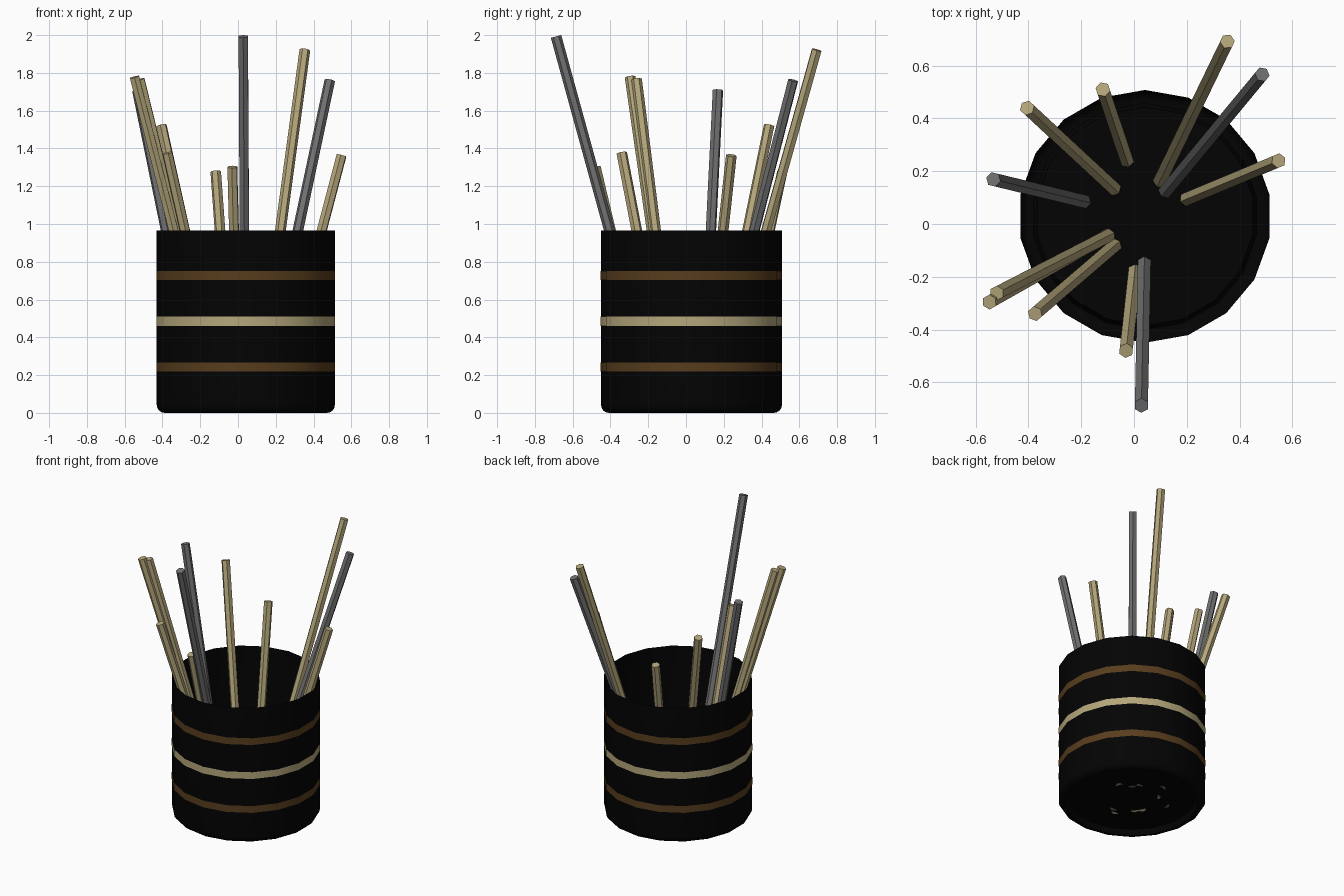
import bpy, bmesh, math
from mathutils import Vector, Matrix

if "Cube" in bpy.data.objects:
    bpy.data.objects.remove(bpy.data.objects["Cube"])

CX, CY, R, SIDES = 0.0415, 0.029, 0.479, 18


def material(name, rgb):
    m = bpy.data.materials.new(name)
    m.diffuse_color = (*rgb, 1)
    m.use_nodes = True
    m.node_tree.nodes["Principled BSDF"].inputs["Base Color"].default_value = m.diffuse_color
    return m


black = material("black", (0.001, 0.001, 0.001))
cream = material("pale wood", (0.46, 0.385, 0.2))
brown = material("brown", (0.095, 0.046, 0.012))
grey = material("grey", (0.165, 0.165, 0.17))


def make_object(name, bm, mat):
    bmesh.ops.recalc_face_normals(bm, faces=bm.faces)
    me = bpy.data.meshes.new(name)
    bm.to_mesh(me)
    bm.free()
    me.materials.append(mat)
    ob = bpy.data.objects.new(name, me)
    bpy.context.collection.objects.link(ob)
    return ob


def lathe(name, profile, mat):
    """Turn an (r, z) profile around the cup axis; r = 0 ends become caps."""
    bm = bmesh.new()
    rings = []
    for r, z in profile:
        n = SIDES if r > 0 else 1
        rings.append([bm.verts.new((CX + r * math.cos(math.pi / 2 + i * math.tau / SIDES),
                                    CY + r * math.sin(math.pi / 2 + i * math.tau / SIDES), z))
                      for i in range(n)])
    for a, b in zip(rings, rings[1:]):
        for i in range(SIDES):
            j = (i + 1) % SIDES
            quad = [a[i % len(a)], a[j % len(a)], b[j % len(b)], b[i % len(b)]]
            bm.faces.new(list(dict.fromkeys(quad)))
    ob = make_object(name, bm, mat)
    bpy.ops.object.select_all(action='DESELECT')
    ob.select_set(True)
    bpy.context.view_layer.objects.active = ob
    bpy.ops.object.shade_smooth_by_angle(angle=math.radians(35))
    return ob


def arc(r, z, rad, steps=4):
    """Rounded lower corner from the foot up to the wall."""
    return [(r - rad + rad * math.sin(t * math.pi / 2 / steps),
             z + rad - rad * math.cos(t * math.pi / 2 / steps)) for t in range(steps + 1)]


# Cup: thin open shell with a rounded foot and a floor set up inside it
FLOOR = 0.037
lathe("cup", [(0, FLOOR), (R - 0.065, FLOOR), (R - 0.05, 0.0)] + arc(R, 0, 0.043)
      + [(R, 0.966)], black)

# Painted bands around the cup
for name, z, mat in (("lower_band", 0.244, brown), ("middle_band", 0.485, cream),
                     ("upper_band", 0.727, brown)):
    lathe(name, [(R + 0.0015, z - 0.024), (R + 0.0015, z + 0.024)], mat)

# Hexagonal sticks: base x, y, then tip x, y, z
sticks = [
    (0.039, -0.150, 0.028, -0.688, 1.993, grey),
    (0.099, 0.165, 0.354, 0.692, 1.922, cream),
    (0.120, 0.125, 0.486, 0.567, 1.760, grey),
    (0.200, 0.095, 0.548, 0.240, 1.363, cream),
    (0.003, -0.180, -0.03, -0.480, 1.302, cream),
    (-0.074, -0.082, -0.375, -0.340, 1.376, cream),
    (-0.105, -0.046, -0.548, -0.296, 1.778, cream),
    (-0.098, -0.045, -0.520, -0.262, 1.766, cream),
    (-0.190, 0.086, -0.533, 0.169, 1.708, grey),
    (-0.076, 0.135, -0.405, 0.440, 1.522, cream),
    (-0.028, 0.242, -0.118, 0.510, 1.278, cream),
]
for k, (bx, by, tx, ty, tz, mat) in enumerate(sticks, 1):
    base, tip = Vector((bx, by, FLOOR + 0.002)), Vector((tx, ty, tz))
    axis = tip - base
    heading = math.atan2(axis.y, axis.x)
    lean = math.atan2(math.hypot(axis.x, axis.y), axis.z)
    bm = bmesh.new()
    bmesh.ops.create_cone(bm, cap_ends=True, segments=6, radius1=0.0285, radius2=0.0285,
                          depth=axis.length)
    # turn the hexagon so that a corner lies along the lean
    corner = max(bm.verts, key=lambda v: v.co.x).co
    turn = Matrix.Rotation(-math.atan2(corner.y, corner.x), 4, 'Z')
    bm.transform(Matrix.Translation((base + tip) / 2) @ Matrix.Rotation(heading, 4, 'Z')
                 @ Matrix.Rotation(lean, 4, 'Y') @ turn)
    make_object(f"stick_{k}", bm, mat)
